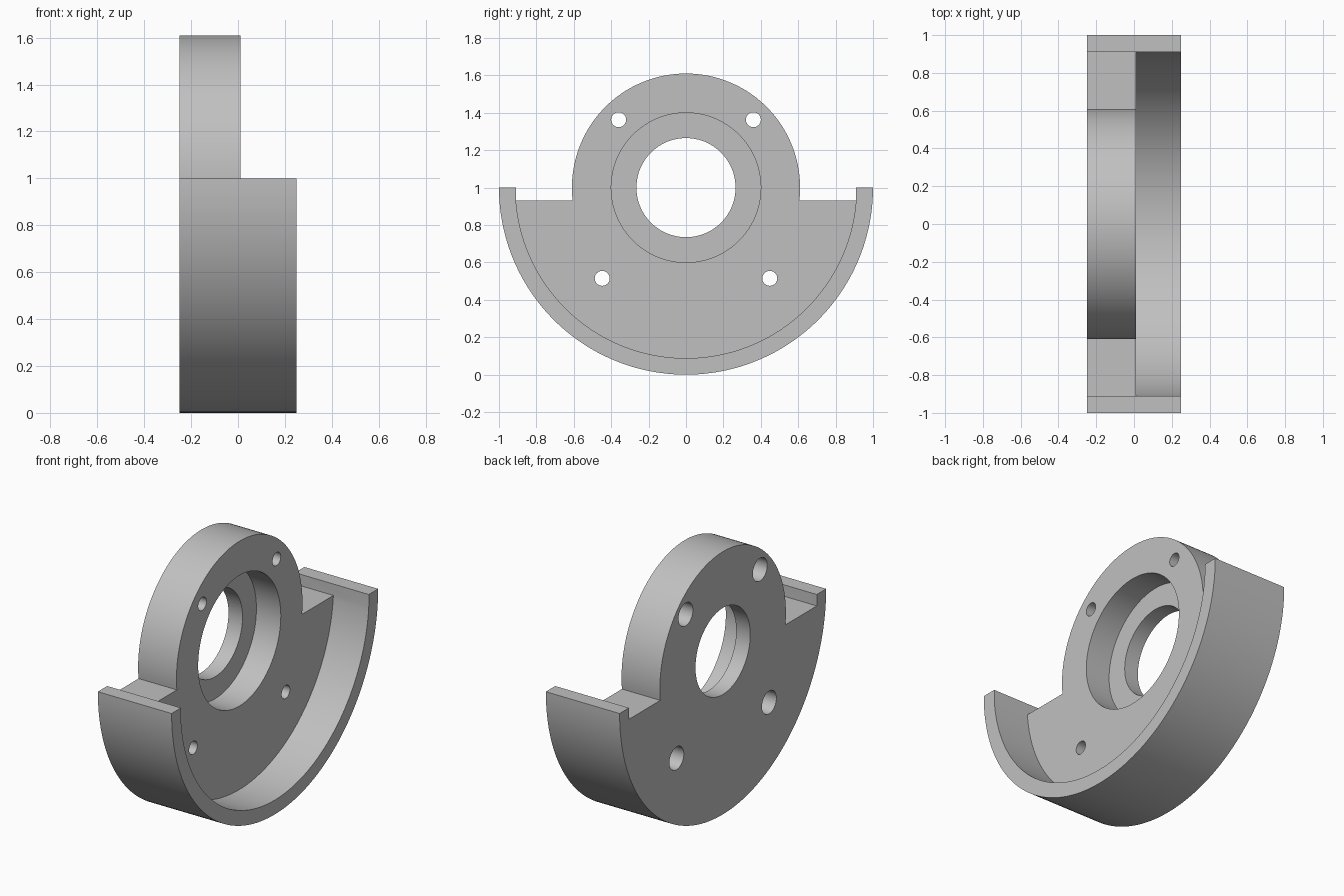
import bpy
import bmesh
from math import sin, cos, pi, asin, acos
from mathutils import Matrix

if "Cube" in bpy.data.objects:
    bpy.data.objects.remove(bpy.data.objects["Cube"])

AXIS_Z = 1.0                      # height of the bore axis
BACK, FACE, RIM = -0.25, 0.01, 0.25   # x of back, plate face and rim face
R_OUT, R_IN, R_BOSS = 1.0, 0.912, 0.61
SHELF = -0.07                     # shelf height relative to the axis

grey = bpy.data.materials.new("plain grey")
grey.use_nodes = True
colour = (0.53, 0.53, 0.53, 1)
grey.diffuse_color = colour
grey.node_tree.nodes["Principled BSDF"].inputs["Base Color"].default_value = colour


def arc(radius, start, end, steps):
    """Points (y, z) on an arc around the bore axis."""
    angles = [start + (end - start) * i / steps for i in range(steps + 1)]
    return [(radius * cos(a), AXIS_Z + radius * sin(a)) for a in angles]


def prism(name, profile, x0, x1):
    """Extrude a (y, z) profile along x."""
    bm = bmesh.new()
    face = bm.faces.new([bm.verts.new((x0, y, z)) for y, z in profile])
    out = bmesh.ops.extrude_face_region(bm, geom=[face])
    moved = [v for v in out["geom"] if isinstance(v, bmesh.types.BMVert)]
    bmesh.ops.translate(bm, vec=(x1 - x0, 0, 0), verts=moved)
    bmesh.ops.recalc_face_normals(bm, faces=bm.faces)
    mesh = bpy.data.meshes.new(name)
    bm.to_mesh(mesh)
    bm.free()
    obj = bpy.data.objects.new(name, mesh)
    bpy.context.collection.objects.link(obj)
    mesh.materials.append(grey)
    return obj


def cylinder(name, radius, y, z, x0, x1, sides):
    circle = [(y + radius * cos(2 * pi * i / sides), z + radius * sin(2 * pi * i / sides))
              for i in range(sides)]
    return prism(name, circle, x0, x1)


# Housing outline: half disc, rim tops, shelves and round boss
dip_in = asin(SHELF / R_IN)
dip_boss = asin(SHELF / R_BOSS)
wall = R_IN * cos(dip_in)
outline = arc(R_OUT, -pi, 0, 96)
outline += [(wall, AXIS_Z), (wall, AXIS_Z + SHELF)]
outline += arc(R_BOSS, dip_boss, pi - dip_boss, 96)
outline += [(-wall, AXIS_Z + SHELF), (-wall, AXIS_Z)]
housing = prism("bearing_housing", outline, BACK, RIM)

# Pocket inside the rim, in front of the plate
pocket = arc(R_IN, -pi - dip_in, dip_in, 96) + [(wall, 2), (-wall, 2)]
cutters = [prism("pocket_cutter", pocket, FACE, 0.4)]

# Stepped centre bore
cutters.append(cylinder("bearing_seat_cutter", 0.4, 0, AXIS_Z, -0.155, 0.4, 96))
cutters.append(cylinder("shaft_hole_cutter", 0.265, 0, AXIS_Z, -0.4, 0.4, 96))

# Screw holes, counterbored from the back
for side in (-1, 1):
    for y, z in ((0.36, 1.363), (0.448, 0.515)):
        cutters.append(cylinder("screw_hole_cutter", 0.04, side * y, z, -0.4, 0.4, 32))
        cutters.append(cylinder("screw_head_cutter", 0.07, side * y, z, -0.4, -0.1, 32))

bpy.context.view_layer.objects.active = housing
for cutter in cutters:
    cutter.hide_render = True
    mod = housing.modifiers.new("cut", 'BOOLEAN')
    mod.operation = 'DIFFERENCE'
    mod.solver = 'EXACT'
    mod.object = cutter
    bpy.ops.object.modifier_apply(modifier=mod.name)
    bpy.data.objects.remove(cutter)

bpy.ops.object.select_all(action='DESELECT')
housing.select_set(True)
bpy.ops.object.shade_smooth_by_angle(angle=pi / 6)
